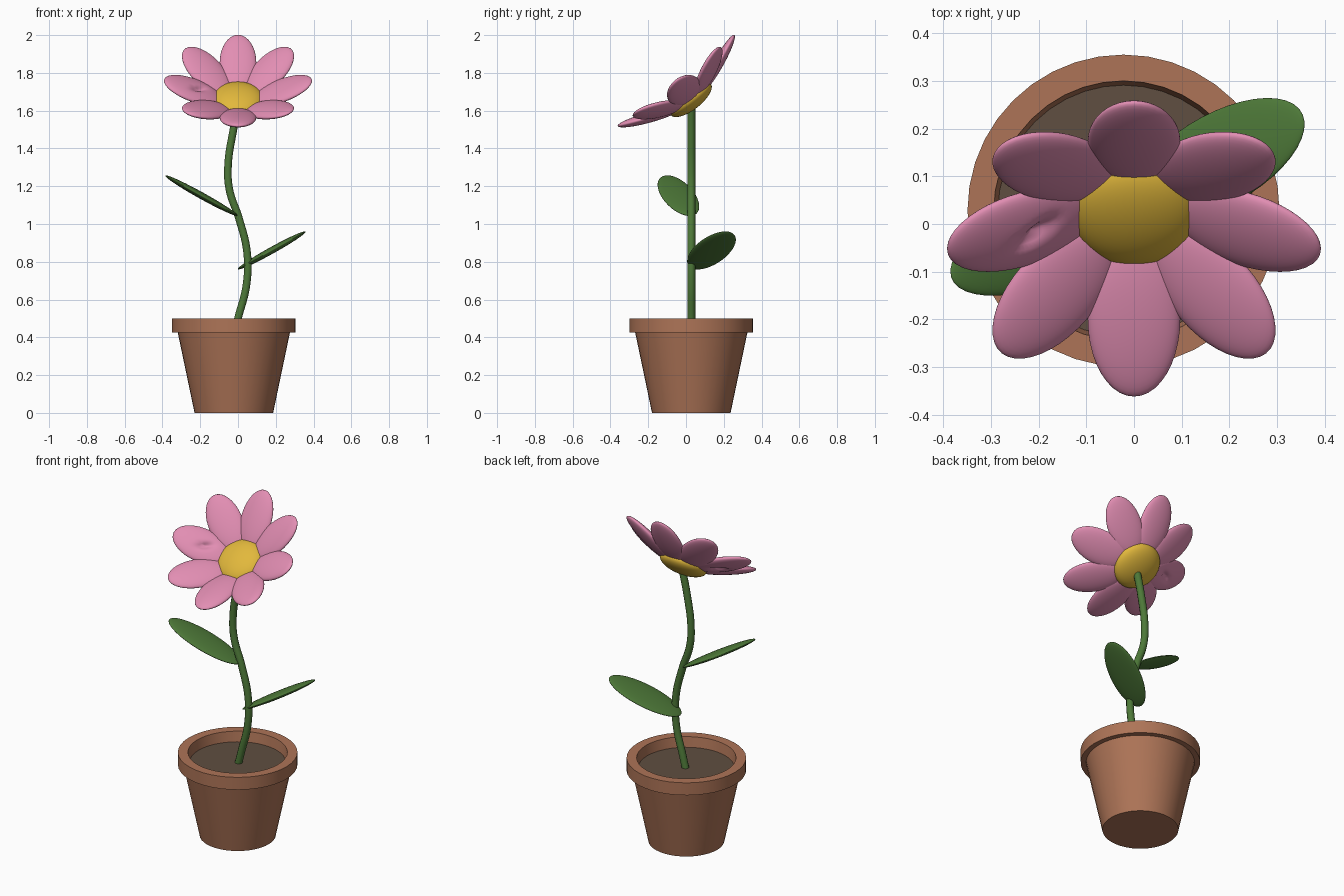
import bpy
import bmesh
import math
from mathutils import Matrix, Vector

cube = bpy.data.objects.get("Cube")
if cube:
    bpy.data.objects.remove(cube, do_unlink=True)


def material(name, rgb):
    mat = bpy.data.materials.new(name)
    mat.use_nodes = True
    mat.diffuse_color = (*rgb, 1)
    bsdf = mat.node_tree.nodes["Principled BSDF"]
    bsdf.inputs["Base Color"].default_value = (*rgb, 1)
    bsdf.inputs["Roughness"].default_value = 0.7
    return mat


PINK = material("petal_pink", (0.76, 0.27, 0.45))
YELLOW = material("centre_yellow", (0.76, 0.48, 0.045))
GREEN = material("leaf_green", (0.075, 0.19, 0.04))
CLAY = material("terracotta", (0.42, 0.175, 0.095))
SOIL = material("soil_brown", (0.115, 0.077, 0.052))


def rot(degrees, axis):
    return Matrix.Rotation(math.radians(degrees), 4, axis)


def finish(name, bm, mat, angle=40):
    mesh = bpy.data.meshes.new(name)
    bm.to_mesh(mesh)
    bm.free()
    mesh.materials.append(mat)
    obj = bpy.data.objects.new(name, mesh)
    bpy.context.collection.objects.link(obj)
    bpy.ops.object.select_all(action="DESELECT")
    obj.select_set(True)
    bpy.context.view_layer.objects.active = obj
    bpy.ops.object.shade_smooth_by_angle(angle=math.radians(angle))
    return obj


def ellipsoid(name, radii, matrix, mat, shape=None):
    bm = bmesh.new()
    bmesh.ops.create_uvsphere(bm, u_segments=40, v_segments=24, radius=1)
    bm.transform(Matrix.Diagonal((*radii, 1)))
    if shape:
        for v in bm.verts:
            shape(v.co)
    bm.transform(matrix)
    return finish(name, bm, mat, 80)


def lathe(name, profile, centre, mat, steps=40):
    bm = bmesh.new()
    verts = [bm.verts.new((r, 0, z)) for r, z in profile]
    edges = [bm.edges.new(pair) for pair in zip(verts, verts[1:])]
    bmesh.ops.spin(bm, geom=verts + edges, cent=(0, 0, 0), axis=(0, 0, 1),
                   angle=math.tau, steps=steps)
    bmesh.ops.remove_doubles(bm, verts=bm.verts, dist=0.0005)
    bmesh.ops.recalc_face_normals(bm, faces=bm.faces)
    bm.transform(Matrix.Translation(centre))
    return finish(name, bm, mat)


# Pot with a thick rim, and the soil inside it
POT = Vector((-0.022, 0.028, 0))
lathe("pot", [(0, 0), (0.208, 0), (0.297, 0.425), (0.327, 0.425), (0.327, 0.5),
              (0.272, 0.5), (0.262, 0.43), (0, 0.43)], POT, CLAY)
lathe("soil", [(0, 0.432), (0.263, 0.432), (0.263, 0.44), (0, 0.44)], POT, SOIL)

# Winding stem
path = [(-0.02, 0.42), (0.0, 0.5), (0.045, 0.68), (0.048, 0.85), (0.005, 1.03),
        (-0.045, 1.18), (-0.053, 1.3), (-0.028, 1.48), (0.008, 1.64)]
curve = bpy.data.curves.new("stem", "CURVE")
curve.dimensions = "3D"
curve.bevel_depth = 0.021
curve.bevel_resolution = 3
curve.use_fill_caps = True
spline = curve.splines.new("BEZIER")
spline.bezier_points.add(len(path) - 1)
for point, (x, z) in zip(spline.bezier_points, path):
    point.co = (x, 0.028, z)
    point.handle_left_type = point.handle_right_type = "AUTO"
curve.materials.append(GREEN)
stem = bpy.data.objects.new("stem", curve)
bpy.context.collection.objects.link(stem)
bpy.ops.object.select_all(action="DESELECT")
stem.select_set(True)
bpy.context.view_layer.objects.active = stem
bpy.ops.object.convert(target="MESH")
bpy.ops.object.shade_smooth_by_angle(angle=math.radians(50))

# Two leaves, turned half a circle apart and sloping upwards
for name, centre, turn, skew, size in (
        ("leaf_left", (0.178, 0.135, 0.86), 0, 25, (0.222, 0.098, 0.018)),
        ("leaf_right", (-0.193, -0.04, 1.15), 180, 18, (0.229, 0.089, 0.018))):
    place = Matrix.Translation(centre) @ rot(turn, "Z") @ rot(-29, "Y") @ rot(skew, "Z")
    ellipsoid(name, size, place, GREEN)

# Flower head, tilted towards the front
head = Matrix.Translation((0, 0.025, 1.66)) @ rot(38, "X")
ellipsoid("flower_centre", (0.135, 0.135, 0.055), head, YELLOW)


def dent(co):
    along = (co.x + 0.6 * co.y + 0.025) / 0.05
    across = (co.y - 0.6 * co.x - 0.015) / 0.02
    co.z *= 1 - 0.85 * math.exp(-along ** 2 - across ** 2)


# Eight cupped petals, one of them slightly pitted
for i in range(8):
    place = head @ rot(90 + 45 * i, "Z") @ Matrix.Translation((0.237, 0, 0.061)) @ rot(-23, "Y")
    ellipsoid(f"petal_{i + 1}", (0.168, 0.097, 0.027), place, PINK, dent if i == 2 else None)
